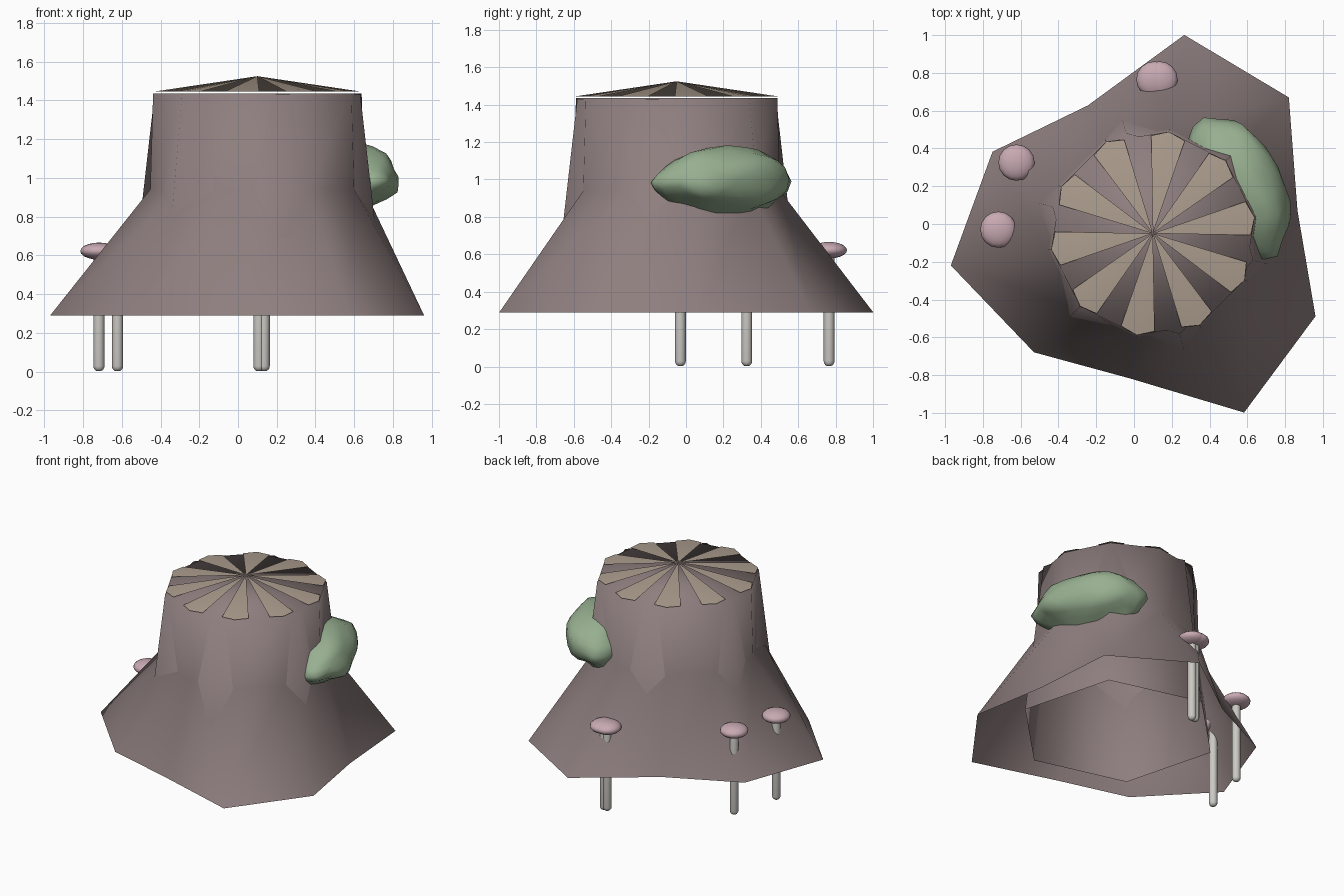
import bpy, bmesh, math
from mathutils import Vector, noise

if "Cube" in bpy.data.objects:
    bpy.data.objects.remove(bpy.data.objects["Cube"])

CX, CY = 0.1, -0.05  # trunk axis


def material(name, rgb):
    m = bpy.data.materials.new(name)
    m.diffuse_color = (*rgb, 1)
    m.use_nodes = True
    m.node_tree.nodes["Principled BSDF"].inputs["Base Color"].default_value = m.diffuse_color
    return m


BARK = material("bark brown", (0.275, 0.212, 0.212))
WOOD = material("cut wood tan", (0.42, 0.342, 0.274))
MOSS = material("moss green", (0.31, 0.43, 0.28))
PINK = material("mushroom pink", (0.58, 0.40, 0.45))
STEM = material("stem cream", (0.60, 0.585, 0.55))


def finish(bm, name, mat, smooth=True):
    me = bpy.data.meshes.new(name)
    bm.to_mesh(me)
    bm.free()
    me.materials.append(mat)
    for p in me.polygons:
        p.use_smooth = smooth
    ob = bpy.data.objects.new(name, me)
    bpy.context.collection.objects.link(ob)
    return ob


def polar(r, deg, z):
    a = math.radians(deg)
    return Vector((CX + r * math.cos(a), CY + r * math.sin(a), z))


def shell(name, rings, start, mat):
    """Open-bottomed tube from (z, radii) rings, closed at the top."""
    bm = bmesh.new()
    n = len(rings[0][1])
    loops = [[bm.verts.new(polar(r, start + 360 / n * i, z)) for i, r in enumerate(rs)]
             for z, rs in rings]
    for lo, hi in zip(loops, loops[1:]):
        for i in range(n):
            j = (i + 1) % n
            bm.faces.new((lo[i], lo[j], hi[j], hi[i]))
    bm.faces.new(loops[-1])
    return finish(bm, name, mat)


# ten-sided trunk flaring into uneven roots
roots = [0.775, 1.018, 1.064, 0.76, 0.953, 1.083, 0.89, 0.777, 1.064, 0.966]
shell("trunk", [(0.29, roots), (0.94, [0.56] * 10), (1.435, [0.545] * 10)], 9, BARK)

# six-sided inner core whose corners break through as bark ridges
shell("inner_core", [(0.29, [0.685] * 6), (1.43, [0.55] * 6)], 45, BARK)

# cut top: ten shallow wedges meeting at a raised centre
bm = bmesh.new()
apex = bm.verts.new((CX, CY, 1.525))
for k in range(10):
    a = 9 + 36 * k
    outer = [bm.verts.new(polar(r, a + d, 1.445)) for r, d in ((0.518, -10), (0.545, 0), (0.518, 10))]
    bm.faces.new((apex, outer[0], outer[1]))
    bm.faces.new((apex, outer[1], outer[2]))
finish(bm, "cut_top", WOOD)

# moss clump hugging the trunk
bm = bmesh.new()
bmesh.ops.create_icosphere(bm, subdivisions=3, radius=1)
out = Vector((math.cos(math.radians(28)), math.sin(math.radians(28)), 0))
side = Vector((-out.y, out.x, 0))
for v in bm.verts:
    p = v.co.copy()
    k = 1 + 0.16 * noise.noise(p * 1.7 + Vector((3, 1, 7)))
    s = p.y * k
    thick = 0.185 * (1 + 0.2 * p.y)  # blunter at the back end
    v.co = (Vector((0.565, 0.195, 0.99)) + out * (0.225 * p.x * k) + side * (0.4 * s)
            + Vector((0, 0, thick * p.z * k + 0.02 * p.x)))
finish(bm, "moss_clump", MOSS)


def mushroom(i, x, y):
    # capsule stem by revolving a rounded profile
    bm = bmesh.new()
    r, h = 0.029, 0.63
    prof = [(r * math.sin(t * math.pi / 8), r - r * math.cos(t * math.pi / 8)) for t in range(1, 5)]
    prof += [(a, h - b) for a, b in reversed(prof)]
    loops = [[bm.verts.new((x + a * math.cos(q * math.pi / 6), y + a * math.sin(q * math.pi / 6), z))
              for q in range(12)] for a, z in prof]
    for lo, hi in zip(loops, loops[1:]):
        for q in range(12):
            bm.faces.new((lo[q], lo[(q + 1) % 12], hi[(q + 1) % 12], hi[q]))
    bm.faces.new(loops[0][::-1])
    bm.faces.new(loops[-1])
    finish(bm, f"mushroom_stem_{i}", STEM)
    # flattened cap
    bm = bmesh.new()
    bmesh.ops.create_uvsphere(bm, u_segments=16, v_segments=10, radius=0.096)
    for v in bm.verts:
        v.co = Vector((x, y, 0.622)) + Vector((v.co.x, v.co.y, v.co.z * 0.46))
    finish(bm, f"mushroom_cap_{i}", PINK)


for i, (x, y) in enumerate([(-0.718, -0.03), (-0.622, 0.325), (0.108, 0.765), (0.135, 0.765)], 1):
    mushroom(i, x, y)
